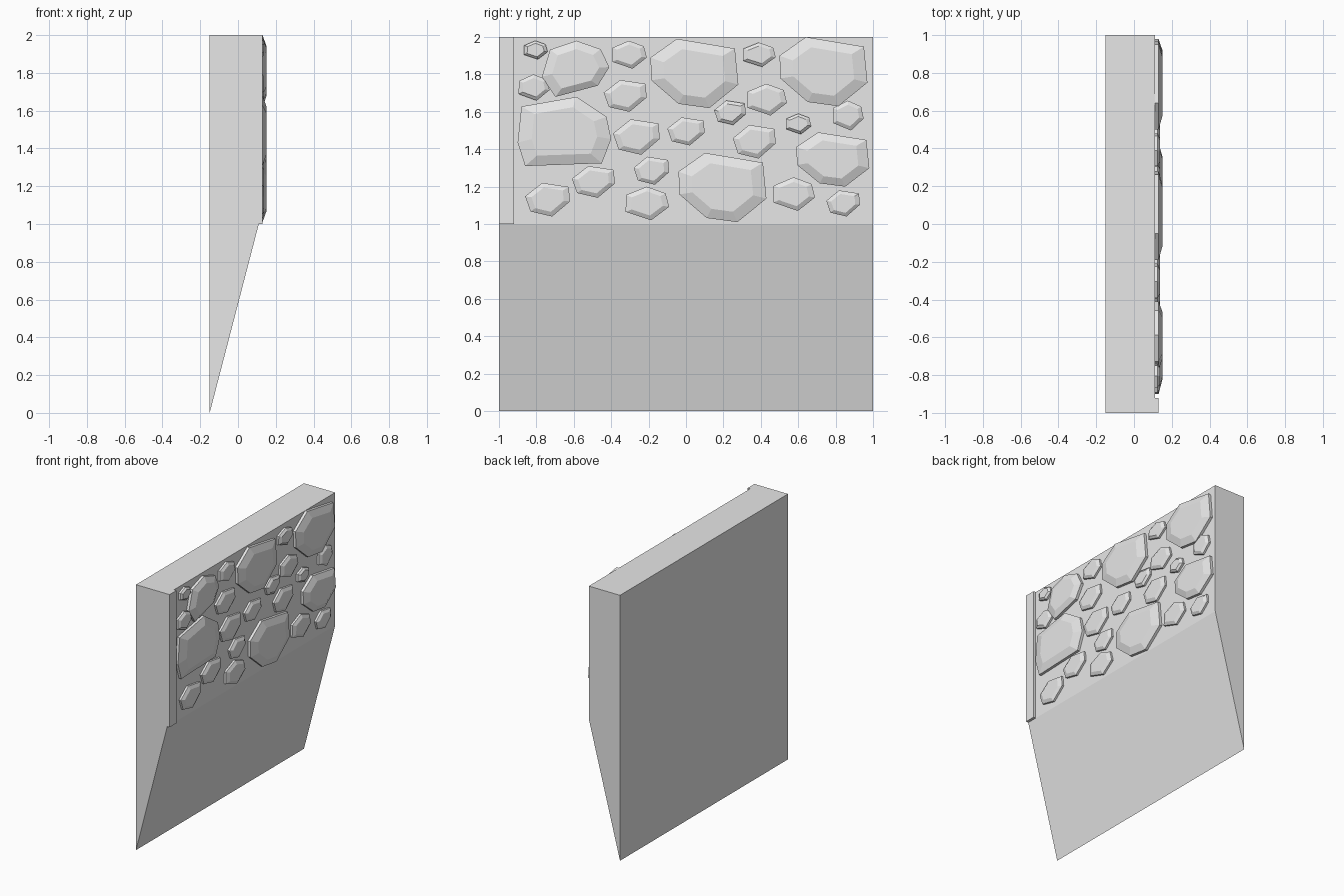
import bpy
import bmesh

cube = bpy.data.objects.get("Cube")
if cube:
    bpy.data.objects.remove(cube, do_unlink=True)

stone_grey = bpy.data.materials.new("stone_grey")
stone_grey.use_nodes = True
stone_grey.diffuse_color = (0.8, 0.8, 0.8, 1)
stone_grey.node_tree.nodes["Principled BSDF"].inputs["Base Color"].default_value = (0.8, 0.8, 0.8, 1)

BACK, FACE, STRIP = -0.15, 0.11, 0.13


def loft(name, rings):
    """Join matching rings of points and cap both ends."""
    bm = bmesh.new()
    loops = [[bm.verts.new(p) for p in ring] for ring in rings]
    count = len(loops[0])
    for lower, upper in zip(loops, loops[1:]):
        for i in range(count):
            j = (i + 1) % count
            bm.faces.new((lower[i], lower[j], upper[j], upper[i]))
    bm.faces.new(loops[0])
    bm.faces.new(loops[-1])
    bmesh.ops.recalc_face_normals(bm, faces=bm.faces)
    mesh = bpy.data.meshes.new(name)
    bm.to_mesh(mesh)
    bm.free()
    mesh.materials.append(stone_grey)
    obj = bpy.data.objects.new(name, mesh)
    bpy.context.collection.objects.link(obj)
    return obj


def extrude_along_y(name, profile, start, end):
    return loft(name, [[(x, y, z) for x, z in profile] for y in (start, end)])


# Wedge-bottomed wall and the raised strip along its front edge
extrude_along_y("wall", [(BACK, 0), (FACE, 1), (FACE, 2), (BACK, 2)], -1, 1)
extrude_along_y("edge_strip", [(FACE - 0.01, 1), (STRIP, 1), (STRIP, 2), (FACE - 0.01, 2)], -1, -0.92)


def stone(name, outline, box, rim, top, inset):
    """Faceted cobble: straight sides up to the rim, then a sloped bevel."""
    left, bottom, width, height = box

    def ring(x, scale):
        return [(x,
                 left + width * (0.5 + (u - 0.5) * scale),
                 bottom + height * (0.5 + (v - 0.5) * scale)) for u, v in outline]

    loft(name, [ring(FACE - 0.01, 1), ring(rim, 1), ring(top, inset)])


# Outlines within a unit box
broad = [(.3, 1), (.96, .86), (1, .34), (.67, 0), (.32, .06), (.01, .4), (0, .73)]
tilted = [(.51, 1), (.87, .85), (1, .53), (.83, .2), (.2, 0), (0, .36), (.12, .84)]
flat_based = [(.63, 1), (.95, .71), (1, .39), (.9, .04), (.08, 0), (0, .34), (.04, .86)]
wide_pebble = [(.38, 1), (.97, .88), (1, .45), (.6, 0), (.12, .15), (0, .6)]
round_pebble = [(.5, 1), (.92, .8), (1, .4), (.6, 0), (.03, .25), (.04, .75)]

# Boxes: left, bottom, width, height on the wall face
large = {
    "broad_stone": (broad, [(-.19, 1.62, .47, .37), (.5, 1.63, .47, .37),
                            (-.04, 1.01, .47, .37), (.59, 1.2, .39, .29)]),
    "tilted_stone": (tilted, [(-.77, 1.68, .36, .3)]),
    "flat_based_stone": (flat_based, [(-.9, 1.31, .5, .37)]),
}
small = {
    "wide_pebble": (wide_pebble, [
        (-.44, 1.6, .23, .17), (.15, 1.53, .17, .13), (-.39, 1.37, .25, .19),
        (-.1, 1.42, .2, .15), (.25, 1.35, .23, .18), (-.28, 1.21, .19, .15),
        (-.61, 1.14, .23, .17), (-.86, 1.04, .24, .18), (.75, 1.04, .18, .14)]),
    "round_pebble": (round_pebble, [
        (-.87, 1.88, .13, .1), (-.4, 1.83, .19, .15), (.3, 1.84, .18, .13),
        (-.9, 1.66, .17, .14), (.32, 1.58, .22, .17), (.53, 1.48, .14, .11),
        (.78, 1.5, .17, .16), (-.33, 1.02, .24, .18), (.46, 1.07, .23, .18)]),
}

for group, rim, top, inset in ((large, 0.13, 0.15, 0.7), (small, 0.125, 0.137, 0.72)):
    for name, (outline, boxes) in group.items():
        for index, box in enumerate(boxes, 1):
            stone(f"{name}_{index}", outline, box, rim, top, inset)
